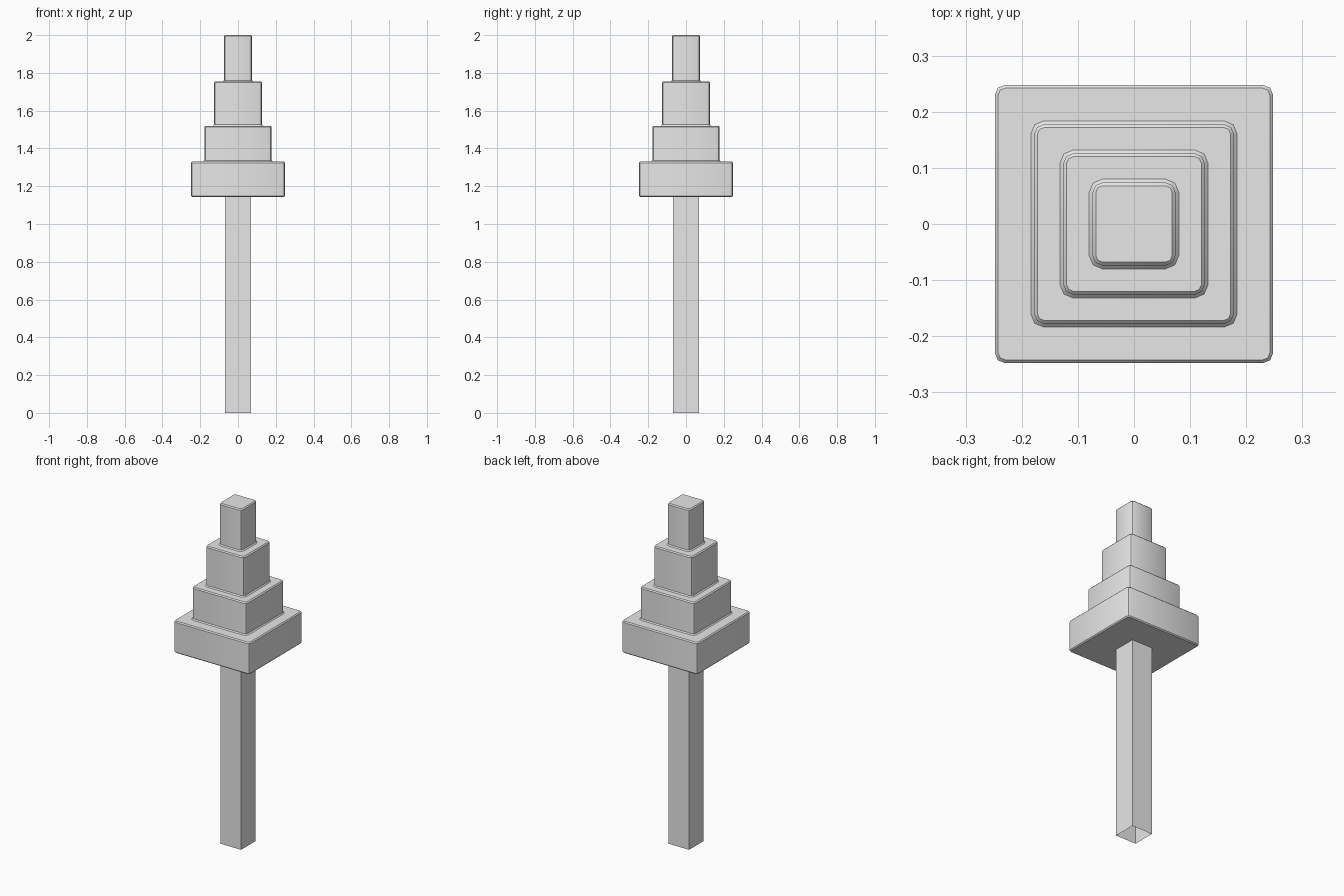
import bpy
import bmesh
from math import cos, sin, pi

cube = bpy.data.objects.get("Cube")
if cube:
    bpy.data.objects.remove(cube, do_unlink=True)

grey = bpy.data.materials.new("plain grey")
grey.use_nodes = True
grey.diffuse_color = (0.8, 0.8, 0.8, 1)
grey.node_tree.nodes["Principled BSDF"].inputs["Base Color"].default_value = (0.8, 0.8, 0.8, 1)


def square_ring(bm, half, radius, z, steps=2):
    """Loop of vertices around a square with rounded corners."""
    ring = []
    for corner in range(4):
        mid = pi / 4 + corner * pi / 2
        cx = (half - radius) * (1 if cos(mid) > 0 else -1)
        cy = (half - radius) * (1 if sin(mid) > 0 else -1)
        for i in range(steps + 1):
            a = corner * pi / 2 + i / steps * pi / 2
            ring.append(bm.verts.new((cx + radius * cos(a), cy + radius * sin(a), z)))
    return ring


def loft(name, sections, cap_bottom=True, cap_top=True, steps=2):
    bm = bmesh.new()
    rings = [square_ring(bm, *s, steps=steps) for s in sections]
    for low, high in zip(rings, rings[1:]):
        n = len(low)
        for i in range(n):
            j = (i + 1) % n
            bm.faces.new((low[i], low[j], high[j], high[i]))
    if cap_bottom:
        bm.faces.new(reversed(rings[0]))
    if cap_top:
        bm.faces.new(rings[-1])
    mesh = bpy.data.meshes.new(name)
    bm.to_mesh(mesh)
    bm.free()
    mesh.materials.append(grey)
    obj = bpy.data.objects.new(name, mesh)
    bpy.context.collection.objects.link(obj)
    bpy.ops.object.select_all(action="DESELECT")
    obj.select_set(True)
    bpy.context.view_layer.objects.active = obj
    bpy.ops.object.shade_smooth_by_angle(angle=pi / 5)
    return obj


# Stepped head: half width, bottom and top of each tier
tiers = [(0.248, 1.143, 1.33), (0.178, 1.33, 1.52),
         (0.126, 1.52, 1.755), (0.074, 1.755, 2.0)]
BEVEL, CORNER = 0.006, 0.018
sections = [(0.248 - BEVEL, CORNER - BEVEL, 1.143)]
for i, (half, low, high) in enumerate(tiers):
    if i:
        # Soft crease where a tier meets the ledge below
        sections.append((half + BEVEL, CORNER + BEVEL, low))
    sections += [(half, CORNER, low + BEVEL),
                 (half, CORNER, high - BEVEL),
                 (half - BEVEL, CORNER - BEVEL, high)]
loft("stepped_head", sections)

# Hollow square shaft, open at the foot
bpy.ops.mesh.primitive_cube_add(size=1, location=(0, 0, 1.143 / 2))
shaft = bpy.context.object
shaft.name = "square_shaft"
shaft.dimensions = (0.135, 0.135, 1.143)
bpy.ops.object.transform_apply(location=True, rotation=False, scale=True)
bm = bmesh.new()
bm.from_mesh(shaft.data)
ends = [f for f in bm.faces if abs(f.normal.z) > 0.9]
bmesh.ops.delete(bm, geom=ends, context="FACES")
bm.to_mesh(shaft.data)
bm.free()
shaft.data.materials.append(grey)
